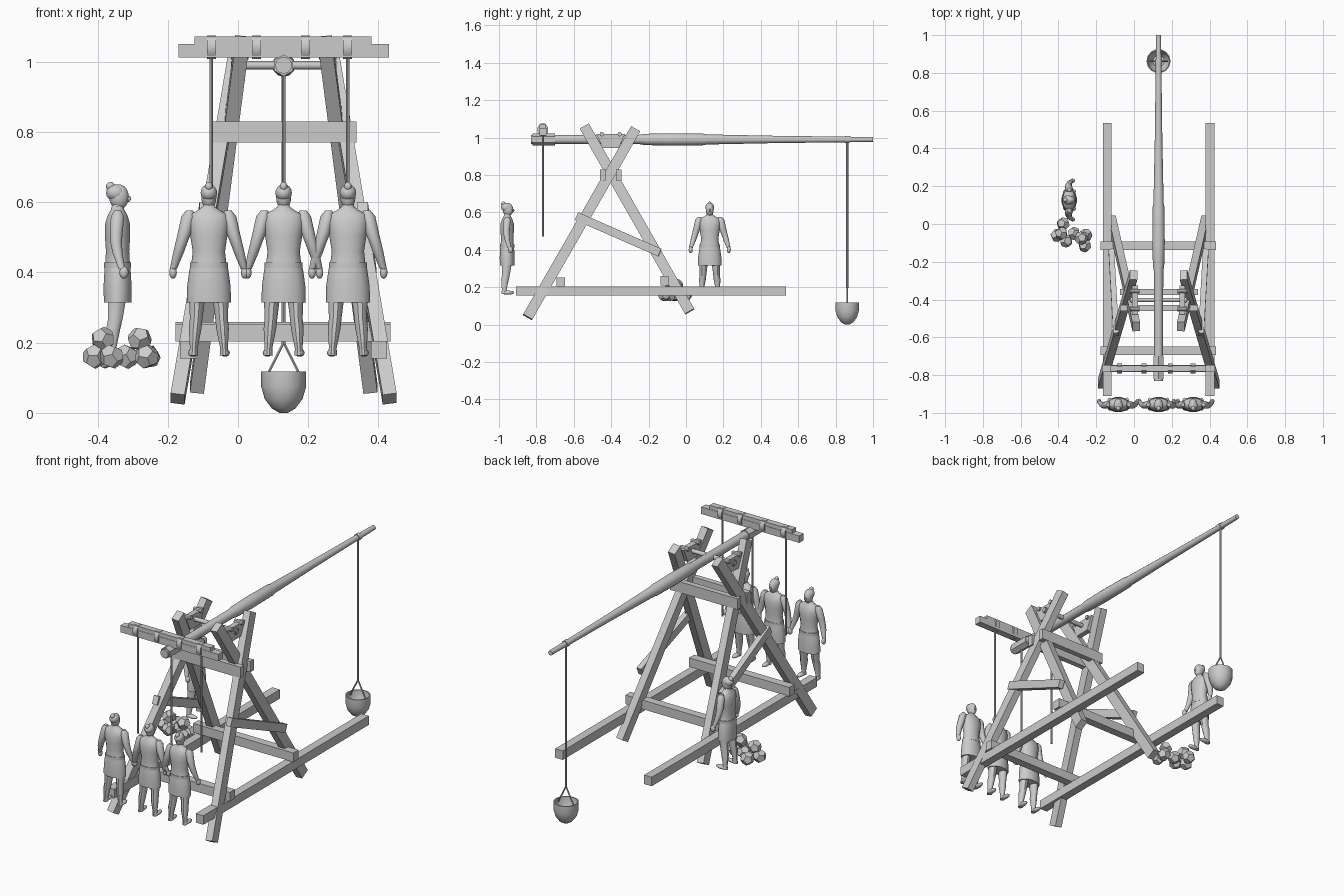
import bpy, bmesh, math, random
from mathutils import Matrix, Vector

random.seed(4)
if "Cube" in bpy.data.objects:
    bpy.data.objects.remove(bpy.data.objects["Cube"])

grey = bpy.data.materials.new("plain_grey")
grey.use_nodes = True
grey.diffuse_color = (0.6, 0.6, 0.6, 1)
grey.node_tree.nodes["Principled BSDF"].inputs["Base Color"].default_value = (0.6, 0.6, 0.6, 1)

CX = 0.13          # centre plane of the machine
smooth = []


def finish(name, bm, soft=False):
    bmesh.ops.recalc_face_normals(bm, faces=bm.faces)
    mesh = bpy.data.meshes.new(name)
    bm.to_mesh(mesh)
    bm.free()
    mesh.materials.append(grey)
    ob = bpy.data.objects.new(name, mesh)
    bpy.context.collection.objects.link(ob)
    if soft:
        smooth.append(ob)
    return ob


def along(p, q):
    """Matrix with z running from p to q and x kept as close to world x as possible."""
    p, q = Vector(p), Vector(q)
    z = (q - p).normalized()
    x = Vector((0, 1, 0)) if abs(z.x) > 0.9 else Vector((1, 0, 0))
    x = (x - z * x.dot(z)).normalized()
    m = Matrix((x, z.cross(x), z)).transposed().to_4x4()
    m.translation = (p + q) / 2
    return m, (q - p).length


def timber(name, p, q, w, h):
    m, length = along(p, q)
    bm = bmesh.new()
    bmesh.ops.create_cube(bm, size=1, matrix=m @ Matrix.Diagonal((w, h, length, 1)))
    return finish(name, bm)


def rod(name, p, q, r, sides=10):
    m, length = along(p, q)
    bm = bmesh.new()
    bmesh.ops.create_cone(bm, cap_ends=True, segments=sides, radius1=r, radius2=r,
                          depth=length, matrix=m)
    return finish(name, bm, True)


def loft(name, rings, axis="Z", sides=14, phase=0.0):
    """Skin a row of ellipses (x, y, z, radius_a, radius_b) lying across an axis."""
    bm = bmesh.new()
    rows = []
    for x, y, z, a, b in rings:
        row = []
        for i in range(sides):
            t = phase + math.tau * i / sides
            u, v = a * math.cos(t), b * math.sin(t)
            off = {"X": (0, u, v), "Y": (u, 0, v), "Z": (u, v, 0)}[axis]
            row.append(bm.verts.new(Vector((x, y, z)) + Vector(off)))
        rows.append(row)
    for lo, hi in zip(rows, rows[1:]):
        for i in range(sides):
            j = (i + 1) % sides
            bm.faces.new((lo[i], lo[j], hi[j], hi[i]))
    bm.faces.new(rows[0])
    bm.faces.new(rows[-1])
    return finish(name, bm, True)


def ball(name, centre, size):
    bm = bmesh.new()
    bmesh.ops.create_uvsphere(bm, u_segments=14, v_segments=10, radius=1,
                              matrix=Matrix.Translation(centre) @ Matrix.Diagonal((*size, 1)))
    return finish(name, bm, True)


# Side frames: ground rail, crossed legs, sloping brace, bearing plate and pegs
for side, s in (("left", 1), ("right", -1)):
    def at(off, y, z):
        return (CX + s * off, y, z)
    timber(side + "_ground_rail", at(0.272, -0.91, 0.18), at(0.272, 0.535, 0.18), 0.046, 0.05)
    timber(side + "_front_leg", at(0.302, -0.847, 0.04), at(0.132, -0.27, 1.045), 0.04, 0.056)
    timber(side + "_back_leg", at(0.247, 0.02, 0.07), at(0.118, -0.543, 1.06), 0.04, 0.056)
    timber(side + "_brace", at(0.225, -0.585, 0.58), at(0.25, -0.14, 0.385), 0.03, 0.045)

    bm = bmesh.new()
    plate = [bm.verts.new(at(0.11, y, z)) for y, z in
             ((-0.445, 0.945), (-0.36, 0.945), (-0.325, 1.02), (-0.48, 1.02))]
    face = bm.faces.new(plate)
    out = bmesh.ops.extrude_face_region(bm, geom=[face])
    moved = [v for v in out["geom"] if isinstance(v, bmesh.types.BMVert)]
    bmesh.ops.translate(bm, verts=moved, vec=(s * 0.03, 0, 0))
    finish(side + "_bearing_plate", bm)
    for i, y in enumerate((-0.45, -0.355)):
        rod(f"{side}_bearing_peg_{i}", at(0.10, y, 1.018), at(0.15, y, 1.018), 0.012, 8)
    rod(side + "_axle_cap", at(0.13, -0.402, 0.99), at(0.146, -0.402, 0.99), 0.017)

# Cross beams tying the frames together
for name, y, z in (("front_cross_beam", -0.67, 0.228), ("back_cross_beam", -0.115, 0.234)):
    timber(name, (-0.178, y, z), (0.435, y, z), 0.045, 0.05)
for name, y in (("upper_front_cross_beam", -0.445), ("upper_back_cross_beam", -0.36)):
    timber(name, (-0.073, y, 0.8), (0.338, y, 0.8), 0.03, 0.06)
rod("axle", (CX - 0.15, -0.402, 0.99), (CX + 0.15, -0.402, 0.99), 0.012)

# Throwing arm with a hexagonal butt collar
loft("throwing_arm", [(CX, y, 0.99, r, r) for y, r in (
    (-0.83, 0.024), (-0.25, 0.025), (-0.22, 0.03), (-0.1, 0.033), (0.09, 0.031),
    (0.11, 0.027), (0.45, 0.02), (1.0, 0.013))], "Y", 12)
loft("butt_collar", [(CX, y, 0.99, 0.031, 0.031) for y in (-0.82, -0.7)], "Y", 6, math.pi / 6)

# Pulling bars, lashings and pull ropes
timber("long_pulling_bar", (-0.17, -0.765, 1.031), (0.43, -0.765, 1.031), 0.038, 0.038)
timber("short_pulling_bar", (-0.124, -0.765, 1.06), (0.38, -0.765, 1.06), 0.034, 0.024)
for i, x in enumerate((-0.076, 0.053, 0.192, 0.312)):
    loft(f"lashing_{i}", [(x + d, -0.765, 1.041, 0.03, 0.036) for d in (-0.013, 0.013)],
         "X", 8, math.pi / 8)
for i, x in enumerate((-0.076, CX, 0.312)):
    rod(f"pull_rope_{i}", (x, -0.765, 1.02), (x, -0.765, 0.47), 0.005, 8)

# Sling rope and hollow bowl
SY = 0.862
loft("sling_ring", [(CX, SY + d, 0.99, 0.019, 0.019) for d in (-0.012, 0.012)], "Y", 10)
rod("sling_rope", (CX, SY, 0.98), (CX, SY, 0.195), 0.006, 8)
for s in (-1, 1):
    rod("sling_strand", (CX, SY, 0.2), (CX + s * 0.048, SY, 0.105), 0.004, 6)
loft("sling_bowl", [(CX, SY, z, r, r) for z, r in (
    (0, 0.012), (0.013, 0.034), (0.04, 0.054), (0.075, 0.064), (0.118, 0.064),
    (0.118, 0.058), (0.07, 0.055), (0.035, 0.03))], "Z", 14)

# Pile of twelve-sided stones
for i, (x, y, z) in enumerate(((-0.408, -0.06, 0.16), (-0.36, -0.09, 0.16), (-0.375, 0, 0.16),
                               (-0.385, -0.05, 0.21), (-0.318, -0.05, 0.16), (-0.26, -0.115, 0.16),
                               (-0.256, -0.06, 0.16), (-0.28, -0.075, 0.21))):
    ico = bmesh.new()
    bmesh.ops.create_icosphere(ico, subdivisions=1, radius=0.045)
    turn = Matrix.Rotation(random.uniform(0, 3), 3, Vector((random.random(), 0.5, random.random())))
    bm = bmesh.new()
    for f in ico.faces:
        bm.verts.new(turn @ f.calc_center_median() + Vector((x, y, z)))
    ico.free()
    bmesh.ops.convex_hull(bm, input=bm.verts)
    bmesh.ops.dissolve_limit(bm, angle_limit=0.05, verts=bm.verts, edges=bm.edges)
    finish(f"stone_{i}", bm)


# Crew figure, facing +y with its feet at the origin
def figure(name, place, turn):
    start = len(smooth)
    loft(name + "_tunic", [(0, 0, z, a, b) for z, a, b in (
        (0.155, 0.063, 0.04), (0.2, 0.062, 0.041), (0.25, 0.055, 0.038), (0.265, 0.05, 0.036),
        (0.3, 0.046, 0.034), (0.345, 0.053, 0.037), (0.38, 0.058, 0.036), (0.405, 0.055, 0.028),
        (0.418, 0.03, 0.02), (0.428, 0.017, 0.017), (0.45, 0.015, 0.016))])
    loft(name + "_belt", [(0, 0, z, 0.054, 0.039) for z in (0.252, 0.268)])
    ball(name + "_head", (0, 0.004, 0.455), (0.022, 0.028, 0.036))
    ball(name + "_nose", (0, 0.03, 0.45), (0.005, 0.008, 0.009))
    ball(name + "_hair", (0, -0.005, 0.467), (0.024, 0.028, 0.024))
    ball(name + "_topknot", (0, -0.02, 0.485), (0.011, 0.013, 0.013))
    for s, side in ((1, "right"), (-1, "left")):
        tag = f"{name}_{side}_"
        loft(tag + "arm", [(s * x, y, z, r, r) for x, y, z, r in (
            (0.055, 0, 0.416, 0.01), (0.058, 0, 0.4, 0.02), (0.07, -0.004, 0.35, 0.019),
            (0.078, -0.004, 0.325, 0.017), (0.087, 0, 0.295, 0.015), (0.101, 0.012, 0.25, 0.01))],
            "Z", 10)
        ball(tag + "hand", (s * 0.102, 0.018, 0.24), (0.011, 0.013, 0.018))
        loft(tag + "leg", [(s * x, y, z, a, b) for x, y, z, a, b in (
            (0.033, 0, 0.18, 0.024, 0.028), (0.036, -0.006, 0.11, 0.018, 0.022),
            (0.039, -0.012, 0.08, 0.018, 0.021), (0.043, -0.016, 0.025, 0.011, 0.013),
            (0.044, -0.016, 0.004, 0.013, 0.016))], "Z", 10)
        ball(tag + "foot", (s * 0.046, 0.003, 0.011), (0.014, 0.034, 0.011))
    for ob in smooth[start:]:
        ob.location = place
        ob.rotation_euler.z = turn


for i, x in enumerate((-0.083, CX, 0.313)):
    figure(f"puller_{i}", (x, -0.956, 0.16), 0)
figure("loader", (-0.343, 0.127, 0.16), -math.pi / 2)

# Soft shading on the round parts
bpy.ops.object.select_all(action="DESELECT")
for ob in smooth:
    ob.select_set(True)
bpy.context.view_layer.objects.active = smooth[0]
bpy.ops.object.shade_smooth_by_angle(angle=math.radians(40))
bpy.ops.object.select_all(action="DESELECT")
